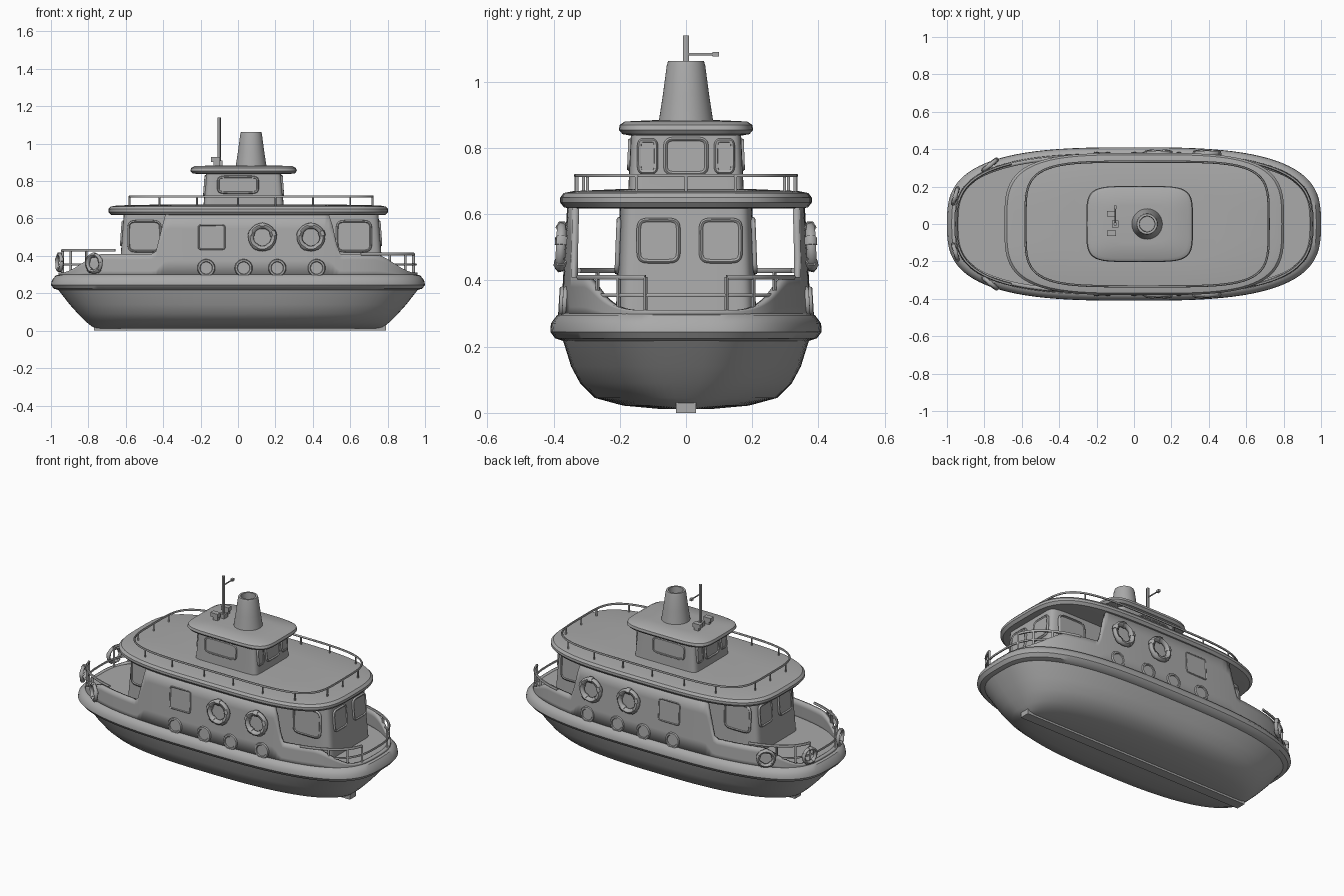
import bpy, bmesh, math
from mathutils import Vector

cube = bpy.data.objects.get("Cube")
if cube:
    bpy.data.objects.remove(cube, do_unlink=True)

grey = bpy.data.materials.new("plain grey")
grey.use_nodes = True
grey.diffuse_color = (0.4, 0.4, 0.4, 1)
grey.node_tree.nodes["Principled BSDF"].inputs["Base Color"].default_value = (0.4, 0.4, 0.4, 1)


def activate(obj):
    bpy.ops.object.select_all(action='DESELECT')
    obj.select_set(True)
    bpy.context.view_layer.objects.active = obj


def finish(name, bm, smooth=True):
    bmesh.ops.recalc_face_normals(bm, faces=bm.faces)
    mesh = bpy.data.meshes.new(name)
    bm.to_mesh(mesh)
    bm.free()
    mesh.materials.append(grey)
    obj = bpy.data.objects.new(name, mesh)
    bpy.context.collection.objects.link(obj)
    if smooth:
        activate(obj)
        bpy.ops.object.shade_smooth_by_angle(angle=math.radians(35))
    return obj


def oval(t, a, b, n):
    """Point on a rounded-rectangle-like oval."""
    c, s = math.cos(t), math.sin(t)
    return Vector((math.copysign(abs(c) ** (2 / n) * a, c),
                   math.copysign(abs(s) ** (2 / n) * b, s), 0))


def loft(name, levels, cx=0, n=3, count=96):
    """Skin ovals given as (z, half length, half width, optional exponent)."""
    bm = bmesh.new()
    rings = []
    for z, a, b, *e in levels:
        k = e[0] if e else n
        rings.append([bm.verts.new(oval(math.tau * i / count, a, b, k) + Vector((cx, 0, z)))
                      for i in range(count)])
    for low, high in zip(rings, rings[1:]):
        for i in range(count):
            j = (i + 1) % count
            bm.faces.new((low[i], low[j], high[j], high[i]))
    bm.faces.new(rings[0])
    bm.faces.new(rings[-1])
    return finish(name, bm)


def tube(name, points, radius, closed=False):
    curve = bpy.data.curves.new(name, 'CURVE')
    curve.dimensions = '3D'
    curve.bevel_depth = radius
    curve.bevel_resolution = 1
    curve.use_fill_caps = True
    spline = curve.splines.new('POLY')
    spline.points.add(len(points) - 1)
    for p, co in zip(spline.points, points):
        p.co = (*co, 1)
    spline.use_cyclic_u = closed
    curve.materials.append(grey)
    obj = bpy.data.objects.new(name, curve)
    bpy.context.collection.objects.link(obj)
    activate(obj)
    bpy.ops.object.convert(target='MESH')
    bpy.ops.object.shade_smooth_by_angle(angle=math.radians(60))
    return obj


def box(name, centre, size):
    bm = bmesh.new()
    bmesh.ops.create_cube(bm, size=1)
    bmesh.ops.scale(bm, vec=size, verts=bm.verts)
    bmesh.ops.translate(bm, vec=centre, verts=bm.verts)
    return finish(name, bm, False)


def plane_axes(normal):
    normal = Vector(normal).normalized()
    across = Vector((0, 0, 1)).cross(normal).normalized()
    return normal, across, normal.cross(across)


def window(name, centre, normal, width, height, n=6, radius=0.007):
    """Raised frame around a thin pane."""
    nor, u, v = plane_axes(normal)
    outline = [Vector(centre) + u * p.x + v * p.y for p in
               (oval(math.tau * (i + 0.5) / 32, width / 2, height / 2, n) for i in range(32))]
    tube(name + "_frame", outline, radius, True)
    bm = bmesh.new()
    pane = bm.faces.new([bm.verts.new(p + nor * 0.003) for p in outline])
    finish(name + "_pane", bm, False)


def life_ring(name, centre, normal, radius):
    nor, u, v = plane_axes(normal)
    c = Vector(centre)

    def arc(start, end, steps):
        return [c + (u * math.cos(t) + v * math.sin(t)) * radius for t in
                (start + (end - start) * i / steps for i in range(steps + 1))]
    tube(name, arc(0, math.tau, 32)[:-1], radius * 0.25, True)
    for k in range(5):
        mid = math.pi / 2 + math.tau * k / 5
        tube(name + "_band", arc(mid - 0.2, mid + 0.2, 4), radius * 0.31)


# Hull, keel, fender and deck
loft("hull", [(0.012, 0.76, 0.08, 2.4), (0.022, 0.78, 0.19, 2.5), (0.045, 0.81, 0.275, 2.6),
              (0.09, 0.855, 0.32, 2.7), (0.14, 0.90, 0.347, 2.8), (0.23, 0.97, 0.375)])
box("keel", (0.01, 0, 0.02), (1.56, 0.06, 0.04))
loft("fender", [(0.215, 0.95, 0.365), (0.225, 0.985, 0.395), (0.245, 1.0, 0.41),
                (0.27, 0.995, 0.408), (0.295, 0.975, 0.39), (0.302, 0.95, 0.375)])
loft("deck", [(0.28, 0.95, 0.37), (0.308, 0.95, 0.37)])


# Bulwark that rises amidships into the side walls
def ramp(x, start, end):
    f = min(1, max(0, (x - start) / (end - start)))
    return f * f * (3 - 2 * f)


def bulwark_top(x):
    low = 0.41 - 0.10 * ramp(abs(x), 0.72, 0.95)
    return low + 0.22 * (1 - ramp(abs(x - 0.05), 0.43, 0.50))


bm = bmesh.new()
count, rows, columns = 240, 4, []
for i in range(count):
    p = oval(math.tau * i / count, 0.96, 0.378, 3)
    top = bulwark_top(p.x)
    column = []
    for r in range(rows + 1):
        z = 0.29 + (top - 0.29) * r / rows
        column.append(bm.verts.new((p.x, p.y * (1 - 0.15 * (z - 0.29)), z)))
    columns.append(column)
for i in range(count):
    a, b = columns[i], columns[(i + 1) % count]
    for r in range(rows):
        bm.faces.new((a[r], b[r], b[r + 1], a[r + 1]))
bulwark = finish("bulwark_and_side_walls", bm)
shell = bulwark.modifiers.new("thickness", 'SOLIDIFY')
shell.thickness = 0.02
shell.offset = -1

# Main cabin and its roof
loft("main_cabin", [(0.30, 0.705, 0.212), (0.63, 0.68, 0.20)], cx=0.07, n=14)
loft("main_roof", [(0.618, 0.71, 0.345), (0.62, 0.735, 0.368), (0.635, 0.748, 0.38),
                   (0.65, 0.748, 0.38), (0.664, 0.735, 0.37), (0.67, 0.70, 0.34),
                   (0.676, 0.40, 0.2)], cx=0.055, n=3.6)

# Wheelhouse and its roof
loft("wheelhouse", [(0.665, 0.215, 0.175), (0.72, 0.21, 0.172), (0.85, 0.20, 0.166)], cx=0.03, n=12)
loft("wheelhouse_roof", [(0.838, 0.25, 0.17), (0.842, 0.275, 0.192), (0.855, 0.285, 0.203),
                         (0.87, 0.28, 0.2), (0.88, 0.26, 0.185), (0.884, 0.15, 0.1)], cx=0.03, n=5)

# Funnel with hollow top
loft("funnel", [(0.875, 0.083, 0.083), (0.96, 0.07, 0.07), (1.05, 0.058, 0.058), (1.063, 0.054, 0.054),
                (1.063, 0.042, 0.042), (0.98, 0.04, 0.04)], cx=0.07, n=2, count=40)

# Mast with side lamp and small deck gear
tube("mast", [(-0.1, 0, 0.87), (-0.1, 0, 1.14)], 0.01)
tube("mast_arm", [(-0.1, 0, 1.083), (-0.1, 0.085, 1.083)], 0.004)
box("mast_lamp", (-0.1, 0.09, 1.083), (0.014, 0.02, 0.014))
box("mast_foot", (-0.1, 0, 0.895), (0.035, 0.035, 0.03))
for y in (-0.05, 0.055):
    box("roof_gear_base", (-0.115, y, 0.89), (0.03, 0.02, 0.025))
    box("roof_gear_head", (-0.12, y, 0.915), (0.05, 0.03, 0.025))

# Windows, portholes, hatch and life rings on both sides
for s in (-1, 1):
    side = (0, s, 0.04)
    window("cabin_aft_window", (-0.5, s * 0.206, 0.505), side, 0.17, 0.16)
    window("cabin_fore_window", (0.62, s * 0.206, 0.505), side, 0.18, 0.16)
    window("wheelhouse_side_window", (0.0, s * 0.17, 0.78), side, 0.21, 0.085)
    window("side_hatch", (-0.14, s * 0.363, 0.50), (0, s, 0.06), 0.14, 0.13, 12, 0.005)
    for x in (-0.17, 0.03, 0.21, 0.42):
        y = 0.378 * (1 - abs(x / 0.96) ** 3) ** (1 / 3)
        window("porthole", (x, s * y * 0.995, 0.335), (0, s, 0.06), 0.078, 0.078, 2, 0.009)
    for x in (0.13, 0.39):
        life_ring("side_life_ring", (x, s * 0.378, 0.50), (0, s, 0.05), 0.061)
    life_ring("quarter_life_ring", (-0.77, s * 0.315, 0.36), (-0.8, s, 0), 0.045)
    life_ring("stern_life_ring", (-0.955, s * 0.15, 0.365), (-1, s * 0.3, 0), 0.042)

# Windows on both ends of the cabin and wheelhouse
for s in (-1, 1):
    for y in (-0.083, 0.105):
        window("cabin_end_window", (0.07 + s * 0.69, y, 0.52), (s, 0, 0.07), 0.12, 0.125)
    window("wheelhouse_end_window", (0.03 + s * 0.206, 0, 0.775), (s, 0, 0.07), 0.125, 0.105)
    for y in (-0.116, 0.116):
        window("wheelhouse_corner_window", (0.03 + s * 0.206, y, 0.775), (s, 0, 0.07), 0.05, 0.095)

# Roof railing
shift = Vector((0.07, 0, 0))
tube("roof_rail", [oval(math.tau * i / 96, 0.65, 0.333, 4.5) + shift + Vector((0, 0, 0.717))
                   for i in range(96)], 0.006, True)
for x in (-0.42, -0.22, 0, 0.2, 0.4, 0.6):
    for s in (-1, 1):
        y = s * 0.333 * (1 - abs((x - 0.07) / 0.65) ** 4.5) ** (1 / 4.5)
        tube("roof_post", [(x, y, 0.655), (x, y, 0.717)], 0.005)
for x in (-0.58, 0.72):
    for y in (-0.15, 0, 0.15):
        tube("roof_post", [(x, y, 0.655), (x, y, 0.717)], 0.005)


# Bow and stern railings with an opening in the middle
def deck_point(end, degrees, z):
    p = oval(math.radians(degrees), 0.95, 0.37, 3)
    return (end * p.x, p.y, z)


for end, height in ((1, 0.41), (-1, 0.43)):
    tube("end_bar", [deck_point(end, d, 0.355) for d in range(-40, 41, 4)], 0.006)
    for s in (-1, 1):
        tube("end_rail", [deck_point(end, s * d, height) for d in range(11, 56, 4)], 0.008)
        for d in (11, 24, 38):
            tube("end_post", [deck_point(end, s * d, 0.30), deck_point(end, s * d, height)], 0.007)
